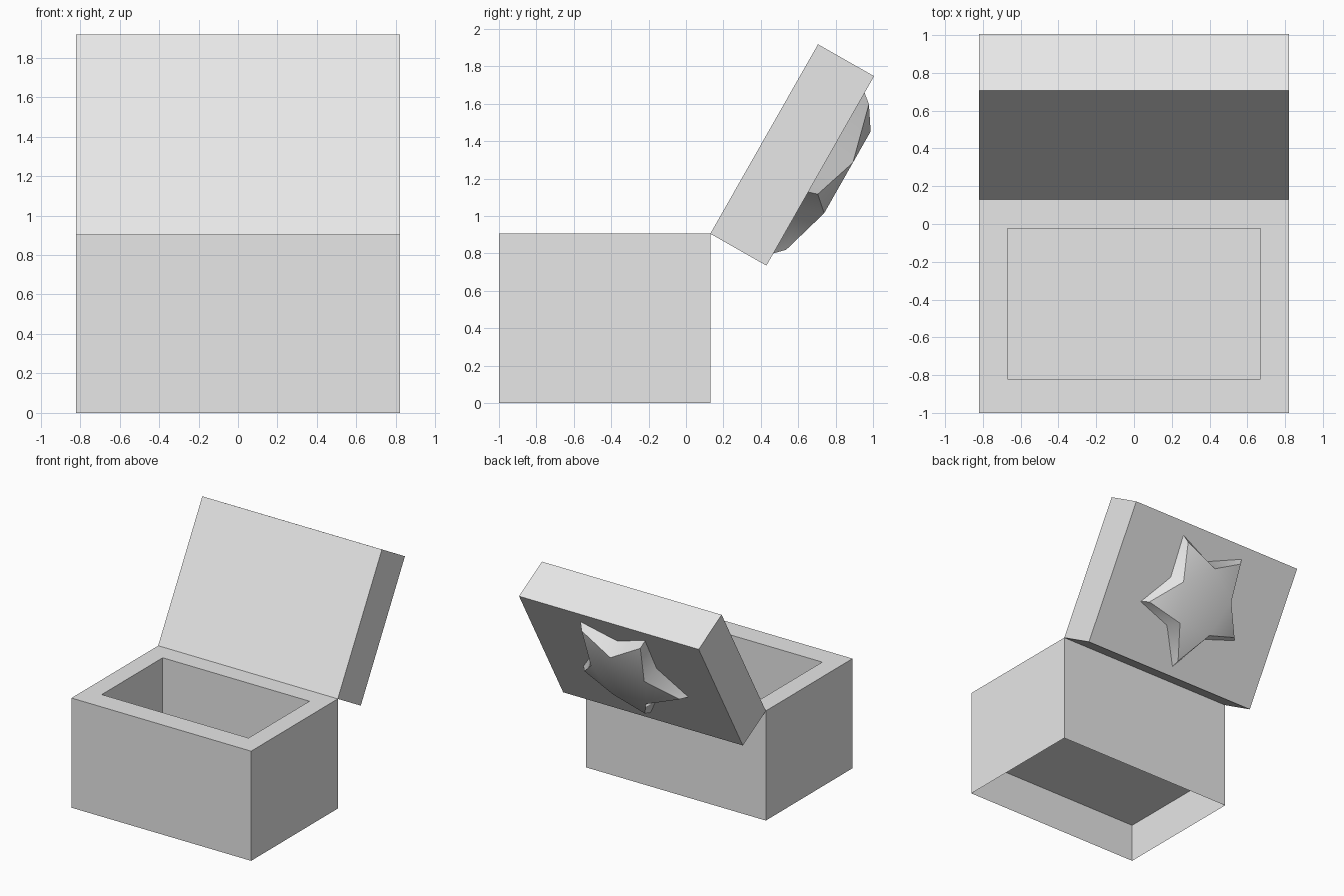
import bpy, bmesh, math
from mathutils import Matrix, Vector

cube = bpy.data.objects.get("Cube")
if cube:
    bpy.data.objects.remove(cube, do_unlink=True)

grey = bpy.data.materials.new("plain_grey")
grey.use_nodes = True
grey.diffuse_color = (0.8, 0.8, 0.8, 1)
grey.node_tree.nodes["Principled BSDF"].inputs["Base Color"].default_value = grey.diffuse_color


def loft(name, rings, cap_start=False, cap_end=False):
    """Skin a series of point rings that have equal counts."""
    bm = bmesh.new()
    loops = [[bm.verts.new(p) for p in ring] for ring in rings]
    for a, b in zip(loops, loops[1:]):
        for i in range(len(a)):
            j = (i + 1) % len(a)
            bm.faces.new((a[i], a[j], b[j], b[i]))
    if cap_start:
        bm.faces.new(loops[0][::-1])
    if cap_end:
        bm.faces.new(loops[-1])
    mesh = bpy.data.meshes.new(name)
    bm.to_mesh(mesh)
    bm.free()
    mesh.materials.append(grey)
    obj = bpy.data.objects.new(name, mesh)
    bpy.context.collection.objects.link(obj)
    return obj


def rect(half_x, y0, y1, z):
    return [(-half_x, y0, z), (half_x, y0, z), (half_x, y1, z), (-half_x, y1, z)]


HALF, BACK, TOP, FLOOR = 0.82, 0.13, 0.905, 0.32

# Chest: open underneath, thick rim, recessed cavity
loft("chest_body", [
    rect(HALF, -1, BACK, 0),
    rect(HALF, -1, BACK, TOP),
    rect(0.67, -0.82, -0.025, TOP),
    rect(0.67, -0.82, -0.025, FLOOR + 0.005),
], cap_end=True)

# Floor plate spanning the outer walls
loft("chest_floor", [rect(HALF, -1, BACK, FLOOR)], cap_start=True)

# Lid frame: local y runs from hinge to free edge, local z is outward
LENGTH, THICK = 1.165, 0.345
along = Vector((0, 0.494, 0.869)).normalized()
outward = Vector((0, along.z, -along.y))
across = along.cross(outward)
lid_frame = Matrix((across, along, outward)).transposed().to_4x4()
lid_frame.translation = (0, BACK, TOP)

# Lid slab, swung open
lid = loft("lid", [rect(HALF, 0, LENGTH, 0), rect(HALF, 0, LENGTH, THICK)], True, True)
lid.matrix_world = lid_frame


def star_ring(tip, notch, tip_z, notch_z):
    """Five-pointed ring with one tip towards the hinge."""
    ring = []
    for i in range(10):
        angle = math.radians(36 * i - 90)
        r, z = (notch, notch_z) if i % 2 else (tip, tip_z)
        ring.append((0.512 * r * math.cos(angle), 0.621 + 0.556 * r * math.sin(angle), THICK + z))
    return ring


# Raised star: bevelled arms rising to a flat pentagon
star = loft("lid_star", [
    star_ring(1, 0.59, -0.01, -0.01),
    star_ring(0.89, 0.5, 0.05, 0.13),
], cap_start=True)
bm = bmesh.new()
bm.from_mesh(star.data)
bm.verts.ensure_lookup_table()
top = list(bm.verts)[10:]
for i in range(0, 10, 2):
    bm.faces.new((top[i - 1], top[i], top[i + 1]))
bm.faces.new(top[1::2])
bmesh.ops.recalc_face_normals(bm, faces=bm.faces)
bm.to_mesh(star.data)
bm.free()
star.matrix_world = lid_frame

bpy.ops.object.select_all(action='DESELECT')
star.select_set(True)
bpy.context.view_layer.objects.active = star
bpy.ops.object.shade_smooth_by_angle(angle=math.radians(40))
